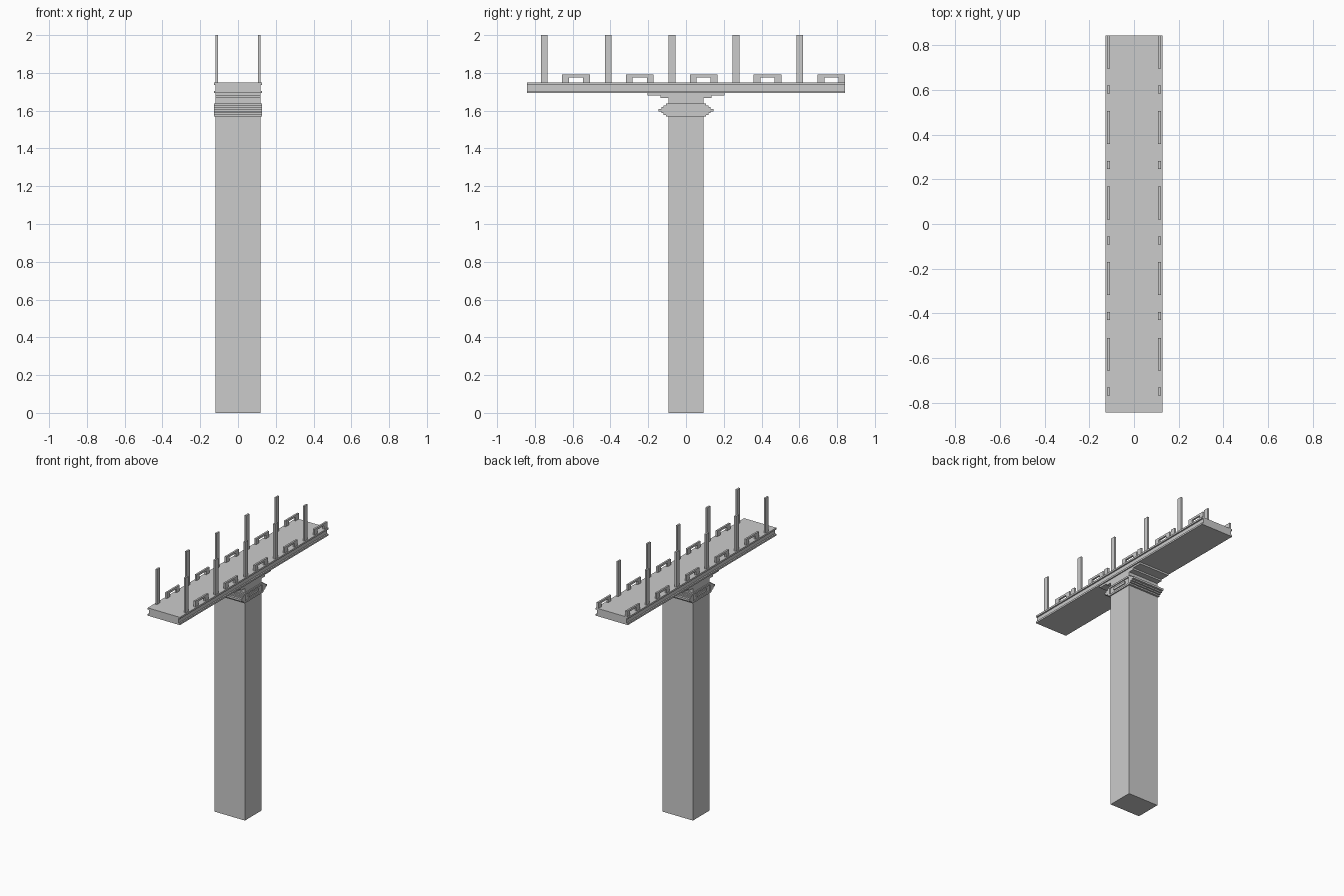
import bpy, bmesh

if "Cube" in bpy.data.objects:
    bpy.data.objects.remove(bpy.data.objects["Cube"])


def make_object(name, bm):
    bmesh.ops.recalc_face_normals(bm, faces=bm.faces)
    mesh = bpy.data.meshes.new(name)
    bm.to_mesh(mesh)
    bm.free()
    ob = bpy.data.objects.new(name, mesh)
    bpy.context.collection.objects.link(ob)
    return ob


def extrude_profile(name, pts, axis, a, b):
    """Extrude a (horizontal, z) profile along x or y."""
    bm = bmesh.new()
    place = (lambda p, t: (t, p[0], p[1])) if axis == 'X' else (lambda p, t: (p[0], t, p[1]))
    face = bm.faces.new([bm.verts.new(place(p, a)) for p in pts])
    ext = bmesh.ops.extrude_face_region(bm, geom=[face])
    verts = [g for g in ext['geom'] if isinstance(g, bmesh.types.BMVert)]
    bmesh.ops.translate(bm, verts=verts, vec=(b - a, 0, 0) if axis == 'X' else (0, b - a, 0))
    return make_object(name, bm)


def stepped(levels):
    """Symmetric stepped outline from (half width, z bottom, z top) levels."""
    right = [p for w, z0, z1 in levels for p in ((w, z0), (w, z1))]
    return right + [(-w, z) for w, z in reversed(right)]


def box(name, x, y, z):
    return extrude_profile(name, [(y[0], z[0]), (y[1], z[0]), (y[1], z[1]), (y[0], z[1])], 'X', *x)


def mirror_x(ob):
    ob.modifiers.new("mirror", 'MIRROR').use_axis[0] = True


# Pillar shaft
box("pillar", (-0.12, 0.12), (-0.093, 0.093), (0, 1.57))

# Stepped collar with a recessed panel on both ends
collar = extrude_profile("collar", stepped([
    (0.107, 1.568, 1.578), (0.118, 1.578, 1.587), (0.13, 1.587, 1.596),
    (0.146, 1.596, 1.61), (0.13, 1.61, 1.619), (0.118, 1.619, 1.628),
    (0.107, 1.628, 1.637)]), 'X', -0.128, 0.128)
cutter = box("panel_cutter", (0.121, 0.2), (-0.095, 0.095), (1.58, 1.625))
mirror_x(cutter)
cutter.hide_render = True
cutter.hide_viewport = True
cut = collar.modifiers.new("panel", 'BOOLEAN')
cut.operation = 'DIFFERENCE'
cut.object = cutter
mirror_x(box("collar_inlay", (0.118, 0.128), (-0.057, 0.057), (1.595, 1.611)))

# Neck and bearing plates under the deck
extrude_profile("neck", stepped([
    (0.093, 1.63, 1.668), (0.135, 1.668, 1.68), (0.205, 1.68, 1.696)]), 'X', -0.12, 0.12)

# Deck with grooved long sides
extrude_profile("deck", stepped([
    (0.128, 1.693, 1.705), (0.118, 1.705, 1.737), (0.128, 1.737, 1.749)]), 'Y', -0.843, 0.843)

# Posts and low rails along both edges
for i in range(5):
    y = -0.75 + i * 0.338
    mirror_x(box(f"post_{i + 1}", (0.107, 0.12), (y - 0.018, y + 0.018), (1.745, 2.0)))
    a = -0.656 + i * 0.338
    b = a + 0.147
    rail = [(a, 1.745), (a, 1.791), (b, 1.791), (b, 1.745),
            (b - 0.036, 1.745), (b - 0.036, 1.776), (a + 0.036, 1.776), (a + 0.036, 1.745)]
    mirror_x(extrude_profile(f"rail_{i + 1}", rail, 'X', 0.107, 0.12))
